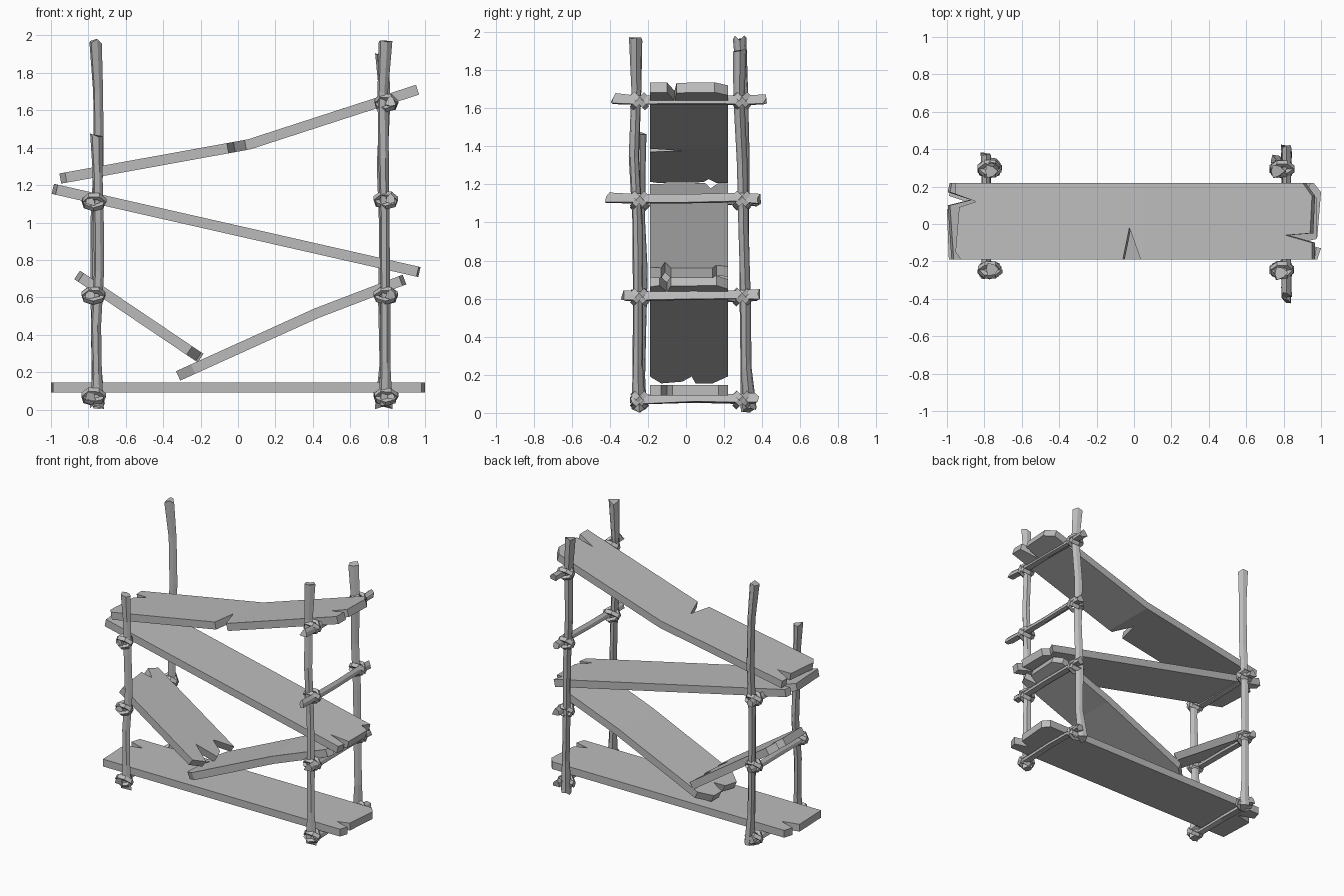
import bpy, bmesh, math, random
from mathutils import Vector

random.seed(4)
cube = bpy.data.objects.get("Cube")
if cube:
    bpy.data.objects.remove(cube)

# One weathered grey for everything
grey = bpy.data.materials.new("weathered_grey")
grey.use_nodes = True
grey.diffuse_color = (0.5, 0.5, 0.5, 1)
grey.node_tree.nodes["Principled BSDF"].inputs["Base Color"].default_value = (0.5, 0.5, 0.5, 1)


def finish(name, bm):
    bmesh.ops.recalc_face_normals(bm, faces=bm.faces)
    mesh = bpy.data.meshes.new(name)
    bm.to_mesh(mesh)
    bm.free()
    mesh.materials.append(grey)
    obj = bpy.data.objects.new(name, mesh)
    bpy.context.collection.objects.link(obj)
    return obj


def plank(name, path, left, right, front=(), thick=0.055):
    """Board following an (x, z) centre path; ends are (y, inset) points, front to back."""
    x0, x1 = path[0][0], path[-1][0]
    outline = [(x0 + d, y) for y, d in reversed(left)] + list(front)
    outline += [(x1 - d, y) for y, d in right]
    bm = bmesh.new()
    face = bm.faces.new([bm.verts.new((x, y, -thick / 2)) for x, y in outline])
    ext = bmesh.ops.extrude_face_region(bm, geom=[face])
    for v in ext["geom"]:
        if isinstance(v, bmesh.types.BMVert):
            v.co.z += thick
    for x, _ in path[1:-1]:
        geom = bm.verts[:] + bm.edges[:] + bm.faces[:]
        bmesh.ops.bisect_plane(bm, geom=geom, plane_co=(x, 0, 0), plane_no=(1, 0, 0))

    def height(x):
        for (ax, az), (bx, bz) in zip(path, path[1:]):
            if x <= bx or bx == x1:
                return az + (bz - az) * (x - ax) / (bx - ax)

    # Bend the flat board onto its path
    for v in bm.verts:
        x, y, off = v.co
        step = 0.002
        slope = (height(x + step) - height(x - step)) / (2 * step)
        n = Vector((-slope, 0, 1)).normalized()
        v.co = Vector((x, y, height(x))) + n * off
    return finish(name, bm)


def stick(name, points, radius, flare=1.3):
    """Rough six-sided pole with ridges, lofted through points."""
    bm = bmesh.new()
    pts = [Vector(p) for p in points]
    axis = (pts[-1] - pts[0]).normalized()
    side = axis.orthogonal().normalized()
    other = axis.cross(side)
    rings = []
    for i, p in enumerate(pts):
        end = i in (0, len(pts) - 1)
        ring = []
        for k in range(6):
            a = math.tau * k / 6 + 0.3
            r = radius * (1.12 if k % 2 else 0.82) * random.uniform(0.92, 1.08)
            r *= flare if end else 1
            jag = axis * random.uniform(-0.015, 0.015) if end else Vector()
            ring.append(bm.verts.new(p + jag + (side * math.cos(a) + other * math.sin(a)) * r))
        rings.append(ring)
    for a, b in zip(rings, rings[1:]):
        for k in range(6):
            bm.faces.new((a[k], a[k - 1], b[k - 1], b[k]))
    for ring in (rings[0], rings[-1]):
        bm.faces.new(ring)
    return finish(name, bm)


def lashing(name, centre):
    """Two crossed rope loops binding a post to a rung."""
    bm = bmesh.new()
    n, m = 7, 4
    for sign in (1, -1):
        diag = Vector((0, 1, sign)).normalized()
        normal = Vector((0, -sign, 1)).normalized()
        rings = []
        for i in range(n):
            a = math.tau * i / n + 0.2 * sign
            out = Vector((math.cos(a), 0, 0)) + diag * math.sin(a)
            base = Vector((math.cos(a) * 0.052, 0, 0)) + diag * math.sin(a) * 0.043
            base *= random.uniform(0.92, 1.1)
            rings.append([bm.verts.new(Vector(centre) + base
                                       + out * math.cos(t) * 0.017 + normal * math.sin(t) * 0.02)
                          for t in (math.tau * (j + 0.5) / m for j in range(m))])
        for i in range(n):
            for j in range(m):
                bm.faces.new((rings[i - 1][j - 1], rings[i - 1][j], rings[i][j], rings[i][j - 1]))
    return finish(name, bm)


# Boards
F, B = -0.19, 0.22
plank("bottom_board", [(-1, 0.118), (1, 0.118)],
      [(F, 0.01), (0.08, 0), (0.11, 0.13), (0.15, 0.01), (B, 0.03)],
      [(F, 0.02), (-0.13, 0), (-0.1, 0.11), (-0.07, 0.02), (0.17, 0), (B, 0.04)])
plank("lower_right_board", [(-0.32, 0.18), (0.42, 0.515), (0.89, 0.695)],
      [(F, 0.08), (-0.13, 0), (-0.02, 0.02), (0.03, 0.08), (0.05, 0), (0.14, 0), (B, 0.08)],
      [(F, 0.02), (-0.14, 0), (-0.1, 0.09), (-0.08, 0.01), (0.16, 0), (B, 0.05)])
plank("lower_left_board", [(-0.86, 0.72), (-0.2, 0.275)],
      [(F, 0.02), (0.06, 0), (0.1, 0.06), (0.14, 0), (B, 0.03)],
      [(F, 0.06), (-0.1, 0.01), (-0.05, 0.13), (0.02, 0), (0.08, 0.02), (0.11, 0.1), (B, 0)])
plank("middle_board", [(-0.99, 1.18), (0.97, 0.735)],
      [(F, 0.02), (0.1, 0), (0.13, 0.12), (0.17, 0), (B, 0.01)],
      [(F, 0.01), (-0.13, 0), (-0.11, 0.13), (-0.08, 0), (0.14, 0.0), (0.16, 0.06), (B, 0.03)])
plank("top_board", [(-0.95, 1.235), (0.06, 1.418), (0.96, 1.71)],
      [(F, 0.03), (-0.15, 0), (0.09, 0.02), (0.12, 0.11), (0.16, 0), (B, 0)],
      [(F, 0), (-0.1, 0), (-0.06, 0.14), (-0.05, 0.01), (0.15, 0), (B, 0.05)],
      [(-0.055, F), (-0.02, -0.02), (0.04, F)])

# Posts: side, front/back y at the foot, y at the top, height
posts = {"front_right_post": (-0.755, -0.235, -0.235, 1.47),
         "back_right_post": (-0.757, 0.32, 0.285, 1.97),
         "front_left_post": (0.775, -0.25, -0.27, 1.97),
         "back_left_post": (0.772, 0.33, 0.28, 1.91)}
for name, (x, y0, y1, top) in posts.items():
    steps = [0.0, 0.12, 0.3, 0.5, 0.68, 0.86, 1.0]
    pts = [(x + random.uniform(-0.01, 0.01), y0 + (y1 - y0) * t + random.uniform(-0.01, 0.01),
            0.015 + (top - 0.015) * t) for t in steps]
    stick(name, pts, 0.028)

# Rungs along the depth, each lashed to both posts
rungs = [(0.815, 1.64, -0.38, 0.41), (0.815, 1.12, -0.41, 0.38),
         (0.815, 0.61, -0.33, 0.38), (0.815, 0.07, -0.28, 0.37),
         (-0.79, 1.11, -0.28, 0.37), (-0.79, 0.61, -0.28, 0.37), (-0.79, 0.07, -0.28, 0.36)]
for i, (x, z, y0, y1) in enumerate(rungs):
    side = "left" if x > 0 else "right"
    pts = [(x, y0 + (y1 - y0) * t, z + random.uniform(-0.007, 0.007)) for t in (0, 0.15, 0.5, 0.85, 1)]
    stick(f"{side}_rung_{i + 1}", pts, 0.025, 1.15)
    knot_x = 0.79 if x > 0 else -0.772
    for end, y in (("front", -0.245), ("back", 0.295)):
        lashing(f"{side}_{end}_lashing_{i + 1}", (knot_x, y, z))
